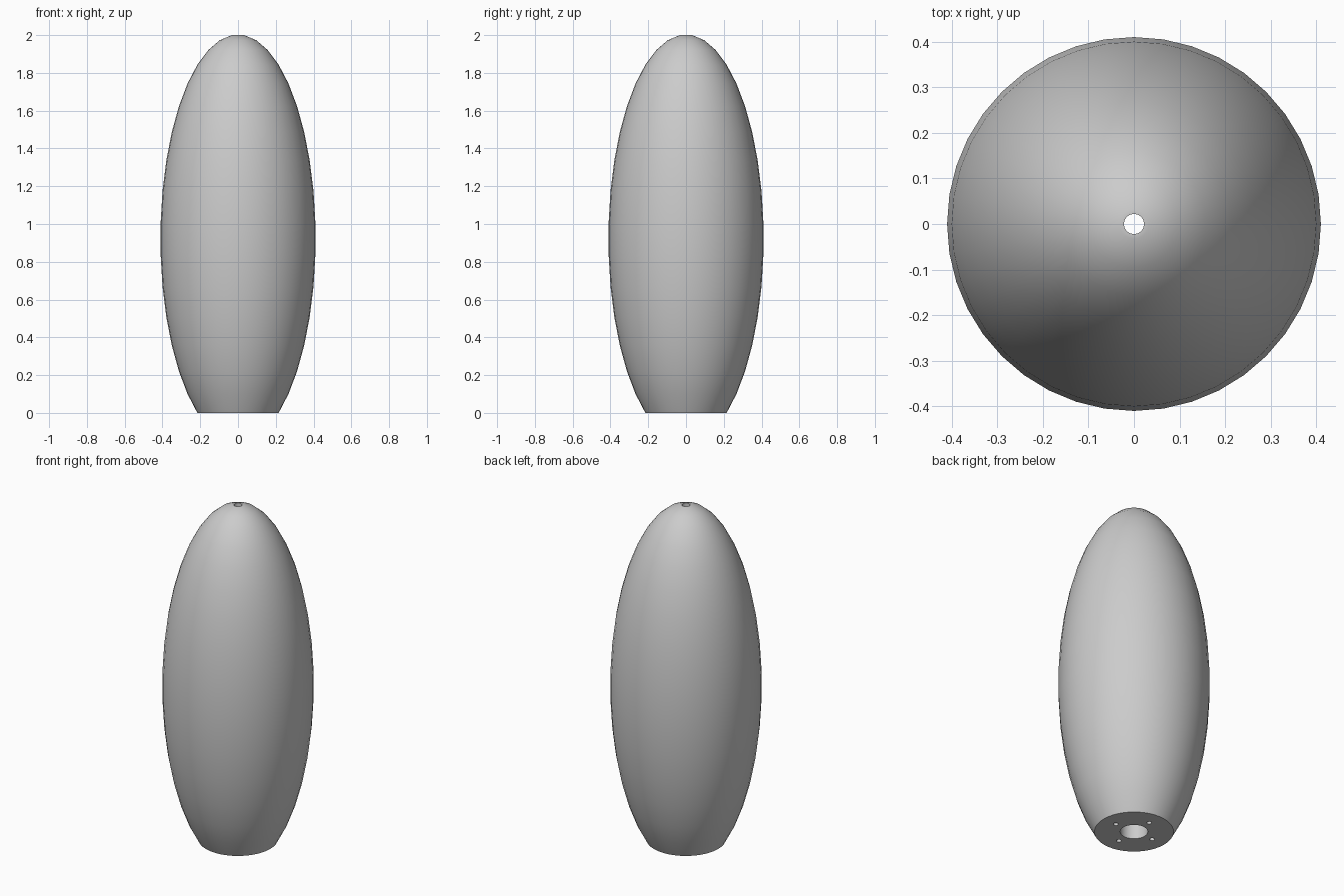
import bpy, bmesh, math

SIDES = 40
HEIGHT = 2.0
MAX_R = 0.411            # half width of the ellipsoid
BASE_R = 0.215           # radius of the cut-off base
BORE_R, BORE_TOP = 0.075, 0.4
TIP_R = 0.022            # narrow hole through the tip
SCREW_R, SCREW_RING, SCREW_DEPTH = 0.014, 0.128, 0.12

cube = bpy.data.objects.get("Cube")
if cube:
    bpy.data.objects.remove(cube, do_unlink=True)


def make_material(name, color):
    mat = bpy.data.materials.new(name)
    mat.use_nodes = True
    mat.diffuse_color = color
    mat.node_tree.nodes["Principled BSDF"].inputs["Base Color"].default_value = color
    return mat


def make_object(name, bm):
    mesh = bpy.data.meshes.new(name)
    bmesh.ops.recalc_face_normals(bm, faces=bm.faces)
    bm.to_mesh(mesh)
    bm.free()
    obj = bpy.data.objects.new(name, mesh)
    bpy.context.collection.objects.link(obj)
    return obj


def lathe(name, profile):
    """Turn a closed (radius, z) profile around the z axis."""
    bm = bmesh.new()
    rings = []
    for r, z in profile:
        rings.append([bm.verts.new((r * math.cos(a), r * math.sin(a), z))
                      for a in (math.tau * i / SIDES for i in range(SIDES))])
    for k, lower in enumerate(rings):
        upper = rings[(k + 1) % len(rings)]
        for i in range(SIDES):
            j = (i + 1) % SIDES
            bm.faces.new((lower[i], lower[j], upper[j], upper[i]))
    return make_object(name, bm)


# Outer shell: ellipse rings from the flat base up to the small flat tip
base_angle = -math.acos(BASE_R / MAX_R)
tip_angle = math.radians(85.5)
half_height = HEIGHT / (math.sin(tip_angle) - math.sin(base_angle))
centre = -half_height * math.sin(base_angle)
angles = [base_angle] + [math.radians(d + 0.5) for d in range(-50, 86, 9)]
profile = [(MAX_R * math.cos(a), centre + half_height * math.sin(a)) for a in angles]
profile[0] = (BASE_R, 0.0)
profile.append((TIP_R, profile[-1][1]))

# Inner bore: narrow channel from the tip, widening at the base
profile += [(TIP_R, BORE_TOP), (BORE_R, BORE_TOP), (BORE_R, 0.0)]
body = lathe("ellipsoid_body", profile)
body.data.materials.append(make_material("plain grey", (0.6, 0.6, 0.6, 1.0)))

# Four screw holes in the base
bm = bmesh.new()
for i in range(4):
    a = math.tau * i / 4
    made = bmesh.ops.create_cone(bm, cap_ends=True, segments=16, radius1=SCREW_R,
                                 radius2=SCREW_R, depth=2 * SCREW_DEPTH)
    bmesh.ops.translate(bm, verts=made["verts"],
                        vec=(SCREW_RING * math.cos(a), SCREW_RING * math.sin(a), 0))
cutter = make_object("screw_hole_cutter", bm)
cutter.hide_render = True
cutter.hide_viewport = True

holes = body.modifiers.new("screw_holes", 'BOOLEAN')
holes.operation = 'DIFFERENCE'
holes.solver = 'EXACT'
holes.object = cutter

# Bake the holes, then smooth while keeping rims sharp
bpy.context.view_layer.objects.active = body
body.select_set(True)
bpy.ops.object.modifier_apply(modifier=holes.name)
bpy.ops.object.shade_smooth_by_angle(angle=math.radians(30))
